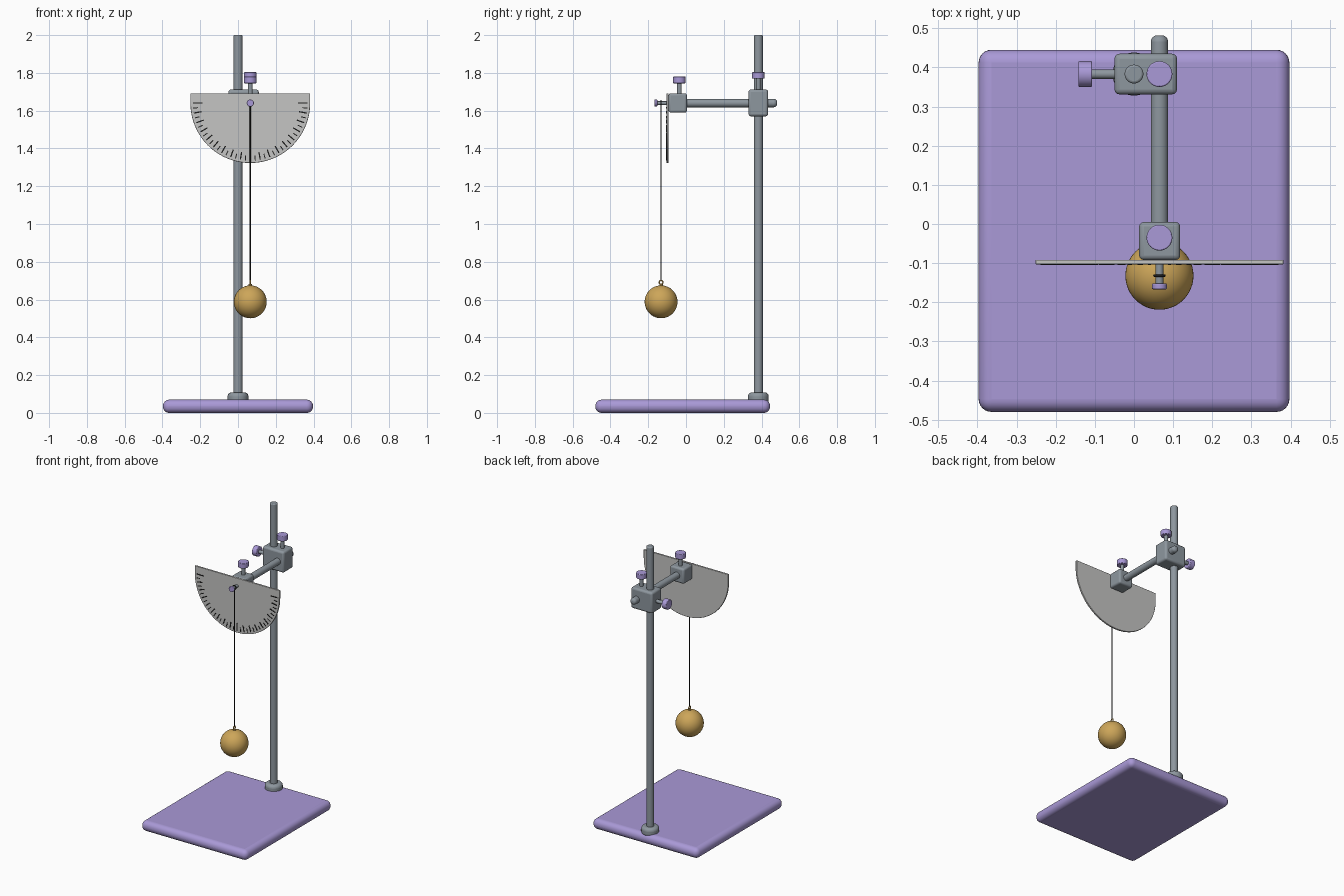
import bpy, bmesh, math
from mathutils import Matrix, Vector

if "Cube" in bpy.data.objects:
    bpy.data.objects.remove(bpy.data.objects["Cube"])


def mat(name, rgb):
    m = bpy.data.materials.new(name)
    m.diffuse_color = (*rgb, 1)
    m.use_nodes = True
    m.node_tree.nodes["Principled BSDF"].inputs["Base Color"].default_value = m.diffuse_color
    return m


PURPLE = mat("purple", (0.40, 0.32, 0.68))
METAL = mat("steel grey", (0.27, 0.31, 0.345))
PLATE = mat("light grey", (0.56, 0.56, 0.55))
GOLD = mat("brass", (0.61, 0.38, 0.10))
BLACK = mat("black", (0.012, 0.012, 0.012))


def finish(name, bm, material, bevel=0, segs=3, smooth=True):
    bmesh.ops.recalc_face_normals(bm, faces=bm.faces)
    me = bpy.data.meshes.new(name)
    bm.to_mesh(me)
    bm.free()
    me.materials.append(material)
    ob = bpy.data.objects.new(name, me)
    bpy.context.collection.objects.link(ob)
    if bevel:
        b = ob.modifiers.new("bevel", 'BEVEL')
        b.width, b.segments, b.limit_method = bevel, segs, 'ANGLE'
        b.angle_limit = math.radians(40)
    if smooth:
        bpy.ops.object.select_all(action='DESELECT')
        ob.select_set(True)
        bpy.context.view_layer.objects.active = ob
        bpy.ops.object.shade_smooth_by_angle(angle=math.radians(40))
    return ob


def box(name, lo, hi, material, bevel, segs=3):
    lo, hi = Vector(lo), Vector(hi)
    bm = bmesh.new()
    bmesh.ops.create_cube(bm, size=1, matrix=Matrix.Translation((lo + hi) / 2)
                          @ Matrix.Diagonal((*(hi - lo), 1)))
    return finish(name, bm, material, bevel, segs)


def rod(name, a, b, r, material, bevel=0, sides=32, segs=3):
    a, b = Vector(a), Vector(b)
    rot = (b - a).to_track_quat('Z', 'Y').to_matrix().to_4x4()
    bm = bmesh.new()
    bmesh.ops.create_cone(bm, cap_ends=True, segments=sides, radius1=r, radius2=r,
                          depth=(b - a).length, matrix=Matrix.Translation((a + b) / 2) @ rot)
    return finish(name, bm, material, bevel, segs)


def ring(name, centre, axis, major, minor, material, n=24, k=10):
    rot = Vector(axis).to_track_quat('Z', 'Y').to_matrix()
    bm = bmesh.new()
    grid = []
    for i in range(n):
        u = 2 * math.pi * i / n
        row = []
        for j in range(k):
            v = 2 * math.pi * j / k
            d = major + minor * math.cos(v)
            p = Vector((d * math.cos(u), d * math.sin(u), minor * math.sin(v)))
            row.append(bm.verts.new(rot @ p + Vector(centre)))
        grid.append(row)
    for i in range(n):
        for j in range(k):
            a, b = grid[i], grid[(i + 1) % n]
            bm.faces.new((a[j], b[j], b[(j + 1) % k], a[(j + 1) % k]))
    return finish(name, bm, material)


def thumb_screw(name, start, direction, length, shaft_r=0.012, head_r=0.033, head_t=0.035):
    s, d = Vector(start), Vector(direction)
    rod(name + "_shaft", s - d * 0.01, s + d * (length - head_t / 2), shaft_r, METAL, sides=20)
    rod(name + "_head", s + d * (length - head_t), s + d * length, head_r, PURPLE, 0.003, 32, 2)


AX, AZ = 0.065, 1.64   # arm position
PY = 0.383             # upright position
SY = -0.132            # string position

# Base and upright
box("base", (-0.397, -0.48, 0), (0.397, 0.445, 0.07), PURPLE, 0.033, 6)
rod("upright_rod", (0, PY, 0.05), (0, PY, 2), 0.024, METAL, 0.006)
rod("upright_collar", (0, PY, 0.05), (0, PY, 0.108), 0.055, METAL, 0.02, 40, 5)

# Rear clamp and arm
box("rear_clamp", (-0.05, 0.331, 1.57), (0.11, 0.435, 1.712), METAL, 0.013)
rod("arm", (AX, -0.05, AZ), (AX, 0.482, AZ), 0.022, METAL, 0.016, 32, 4)
thumb_screw("rear_top_screw", (AX, PY, 1.71), (0, 0, 1), 0.094)
thumb_screw("rear_side_screw", (-0.05, PY, AZ), (-1, 0, 0), 0.092)

# Front clamp
box("front_clamp", (0.013, -0.092, 1.59), (0.118, 0.005, 1.692), METAL, 0.012)
thumb_screw("front_screw", (AX, -0.035, 1.69), (0, 0, 1), 0.09)

# Protractor plate: half disc with a short straight strip on top
R = 0.317
bm = bmesh.new()
pts = [(AX + R, 1.692), (AX - R, 1.692)]
pts += [(AX + R * math.cos(t), AZ + R * math.sin(t))
        for t in (math.pi * (1 + i / 64) for i in range(65))]
face = bm.faces.new([bm.verts.new((x, -0.092, z)) for x, z in pts])
ext = bmesh.ops.extrude_face_region(bm, geom=[face])
bmesh.ops.translate(bm, vec=(0, -0.011, 0),
                    verts=[v for v in ext['geom'] if isinstance(v, bmesh.types.BMVert)])
finish("protractor", bm, PLATE, 0.002, 2)

# Degree marks
bm = bmesh.new()
for deg in range(0, 181, 5):
    length = 0.052 if deg % 90 == 0 else 0.042 if deg % 10 == 0 else 0.026
    m = (Matrix.Translation((AX, -0.1035, AZ)) @ Matrix.Rotation(math.radians(deg), 4, 'Y')
         @ Matrix.Translation((0.304 - length / 2, 0, 0))
         @ Matrix.Diagonal((length, 0.003, 0.0065 if deg % 10 == 0 else 0.005, 1)))
    bmesh.ops.create_cube(bm, size=1, matrix=m)
finish("degree_marks", bm, BLACK, smooth=False)

# Pivot pin
rod("pivot_pin", (AX, -0.09, AZ), (AX, -0.16, AZ), 0.010, METAL, sides=20)
rod("pivot_head", (AX, -0.152, AZ), (AX, -0.167, AZ), 0.019, PURPLE, 0.003, 24, 2)

# String with its loop
ring("string_loop", (AX, SY, AZ), (0, 1, 0), 0.0125, 0.0035, BLACK)
rod("string", (AX, SY, 0.70), (AX, SY, AZ - 0.01), 0.0036, BLACK, sides=10)

# Pendulum bob with eyelet
bm = bmesh.new()
bmesh.ops.create_uvsphere(bm, u_segments=48, v_segments=24, radius=0.087,
                          matrix=Matrix.Translation((AX, SY, 0.588)))
finish("bob", bm, GOLD)
rod("bob_neck", (AX, SY, 0.665), (AX, SY, 0.682), 0.009, GOLD, 0.002, 16, 2)
ring("bob_eyelet", (AX, SY, 0.691), (1, 0, 0), 0.010, 0.0035, GOLD)
